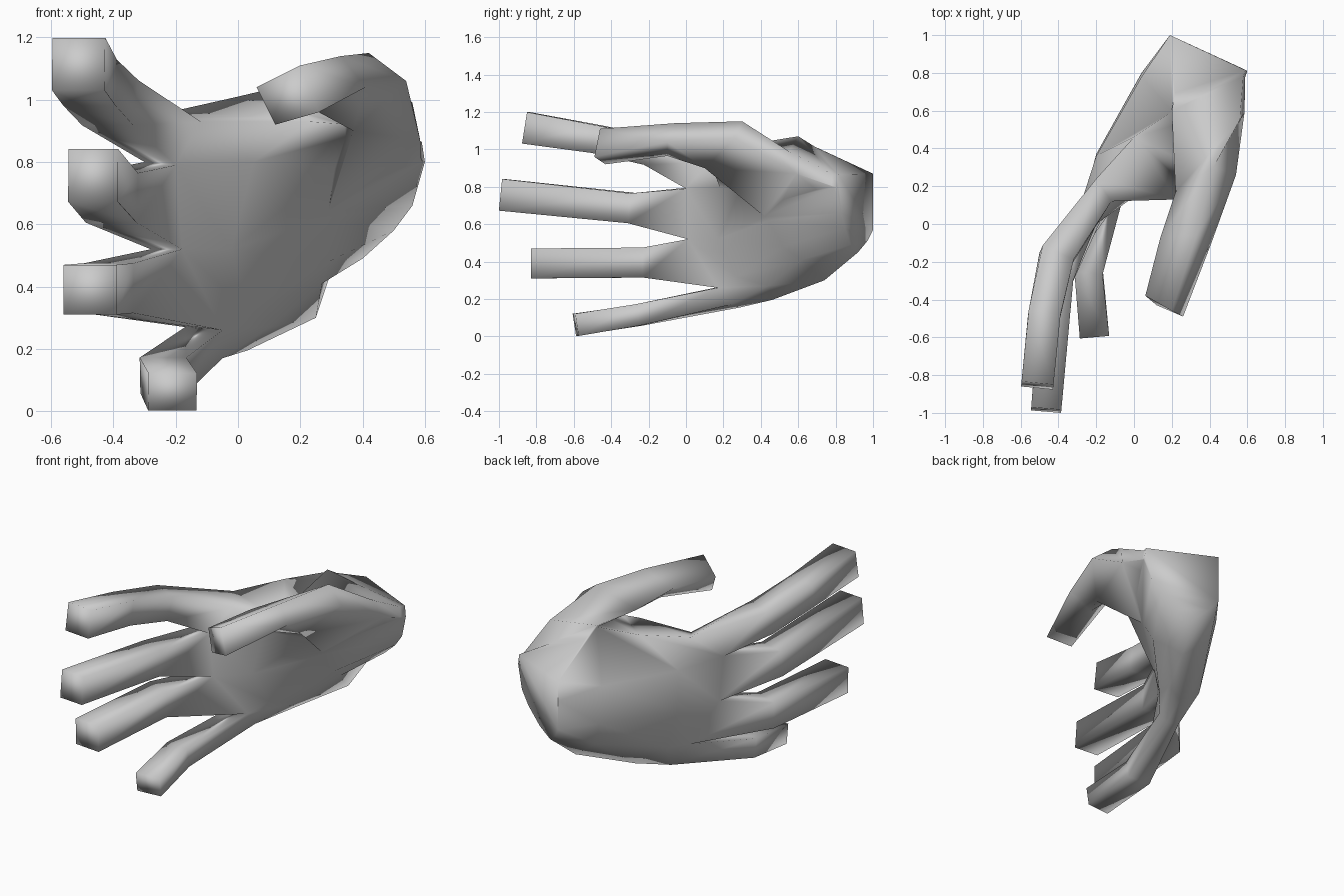
import bpy, bmesh
from mathutils import Vector as V

if "Cube" in bpy.data.objects:
    bpy.data.objects.remove(bpy.data.objects["Cube"])


def bridge(bm, a, b):
    n = len(a)
    for i in range(n):
        j = (i + 1) % n
        bm.faces.new((a[i], a[j], b[j], b[i]))


def finish(bm, name):
    bmesh.ops.recalc_face_normals(bm, faces=bm.faces)
    me = bpy.data.meshes.new(name)
    bm.to_mesh(me)
    bm.free()
    ob = bpy.data.objects.new(name, me)
    bpy.context.collection.objects.link(ob)
    return ob


# Palm: four stations from finger webs to wrist, little-finger side up to index side
back = [
    [(-.10, .29, .155), (-.17, .20, .27), (-.28, .07, .52), (-.30, .05, .80), (-.20, .24, .965)],
    [(.03, .46, .195), (-.15, .42, .33), (-.20, .37, .55), (-.20, .36, .80), (.00, .46, 1.01)],
    [(.25, .74, .30), (.08, .79, .43), (.04, .80, .57), (.04, .78, .80), (.20, .60, 1.06)],
    [(.30, .92, .45), (.23, .97, .51), (.19, 1.0, .57), (.19, 1.0, .75), (.19, 1.0, .87)]]
front = [
    [(-.05, .24, .17), (-.05, .17, .26), (-.18, .01, .52), (-.20, .00, .79), (-.12, .12, .93)],
    [(.10, .44, .27), (.03, .27, .32), (-.02, .17, .52), (.05, .18, .80), (.23, .13, .93)],
    [(.27, .62, .41), (.29, .52, .48), (.29, .44, .62), (.31, .29, .78), (.36, .14, .92)],
    [(.40, .88, .49), (.50, .85, .58), (.56, .83, .66), (.60, .81, .80), (.59, .815, .865)]]

bm = bmesh.new()
rings = [[bm.verts.new(p) for p in b + f[::-1]] for b, f in zip(back, front)]
for a, b in zip(rings, rings[1:]):
    bridge(bm, a, b)
bm.faces.new(rings[-1])

# Fingers: (x, y, z, half depth, half height), grown from the web quads
fingers = [
    [(-.24, -.25, .115, .075, .058), (-.21, -.59, .062, .078, .06)],
    [(-.415, -.20, .395, .085, .08), (-.475, -.82, .39, .085, .08)],
    [(-.405, -.28, .685, .085, .08), (-.465, -.985, .757, .08, .085)],
    [(-.41, -.17, .99, .09, .075), (-.475, -.48, 1.055, .085, .075),
     (-.512, -.855, 1.115, .085, .085)]]
for i, path in enumerate(fingers):
    r = rings[0]
    prev = [r[i], r[i + 1], r[8 - i], r[9 - i]]
    last = sum((v.co for v in prev), V()) / 4
    for k, (x, y, z, d, h) in enumerate(path):
        c = V((x, y, z))
        nxt = V(path[k + 1][:3]) if k + 1 < len(path) else c
        t = ((c - last).normalized() + (nxt - c).normalized()).normalized()
        n = t.cross(V((0, 0, 1))).normalized()
        u = n.cross(t)
        sec = [bm.verts.new(c + n * d * a + u * h * b)
               for a, b in ((1, -1), (1, 1), (-1, 1), (-1, -1))]
        bridge(bm, prev, sec)
        prev, last = sec, c
    bm.faces.new(prev)
bmesh.ops.triangulate(bm, faces=[f for f in bm.faces if len(f.verts) > 4])
hand = finish(bm, "palm_and_fingers")

# Thumb: four-sided sections from the tip back into the wrist
thumb_sections = [
    [(.06, -.38, 1.04), (.20, -.46, 1.11), (.26, -.49, .96), (.12, -.43, .92)],
    [(.14, -.07, 1.06), (.33, -.06, 1.14), (.41, -.10, 1.04), (.25, -.10, .965)],
    [(.22, .17, 1.0), (.42, .30, 1.15), (.54, .26, 1.06), (.37, .10, .90)],
    [(.20, .60, 1.07), (.56, .55, .99), (.585, .59, .87), (.29, .42, .64)],
    [(.26, .95, .85), (.58, .81, .86), (.59, .81, .79), (.47, .83, .68)]]
bm = bmesh.new()
secs = [[bm.verts.new(p) for p in s] for s in thumb_sections]
for a, b in zip(secs, secs[1:]):
    bridge(bm, a, b)
bm.faces.new(secs[0])
bm.faces.new(secs[-1])
thumb = finish(bm, "thumb")

# Weld thumb and palm into one smooth skin
mod = hand.modifiers.new("join", "BOOLEAN")
mod.operation, mod.object, mod.solver = "UNION", thumb, "EXACT"
bpy.context.view_layer.objects.active = hand
hand.select_set(True)
bpy.ops.object.modifier_apply(modifier=mod.name)
bpy.data.objects.remove(thumb)
hand.name = "hand"
bm = bmesh.new()
bm.from_mesh(hand.data)
bmesh.ops.remove_doubles(bm, verts=bm.verts, dist=.012)
bm.to_mesh(hand.data)
bm.free()
bpy.ops.object.shade_smooth()
